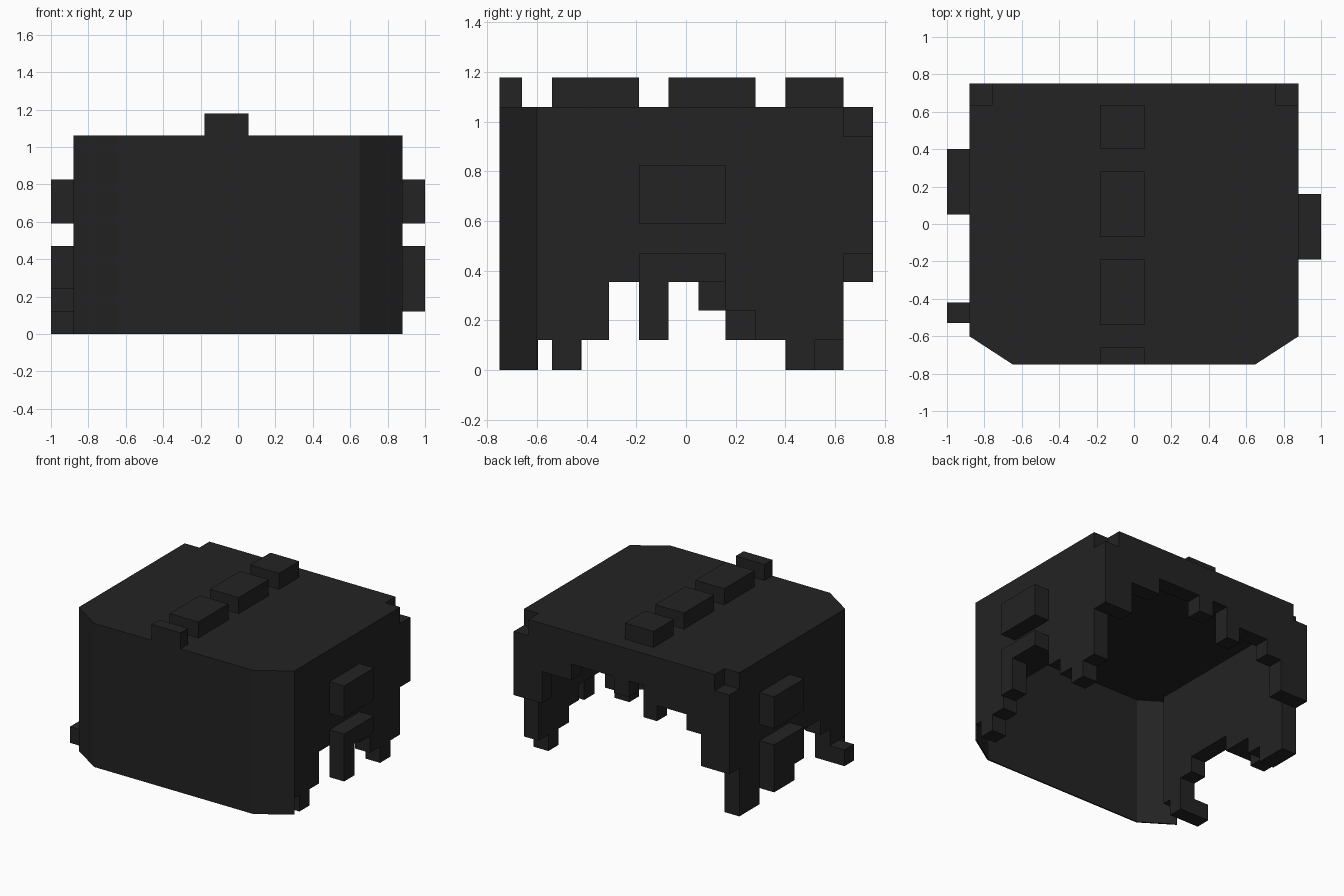
import bpy, bmesh
from mathutils import Vector

if "Cube" in bpy.data.objects:
    bpy.data.objects.remove(bpy.data.objects["Cube"])

mat = bpy.data.materials.new("charcoal black")
mat.diffuse_color = (0.0168, 0.0168, 0.0168, 1)
mat.use_nodes = True
mat.node_tree.nodes["Principled BSDF"].inputs["Base Color"].default_value = mat.diffuse_color


def prism(name, pts, offset):
    """Extrude a planar outline (3D points) along an offset."""
    bm = bmesh.new()
    face = bm.faces.new([bm.verts.new(p) for p in pts])
    res = bmesh.ops.extrude_face_region(bm, geom=[face], use_keep_orig=True)
    moved = [g for g in res["geom"] if isinstance(g, bmesh.types.BMVert)]
    bmesh.ops.translate(bm, verts=moved, vec=Vector(offset))
    bmesh.ops.recalc_face_normals(bm, faces=bm.faces[:])
    me = bpy.data.meshes.new(name)
    bm.to_mesh(me)
    bm.free()
    me.materials.append(mat)
    ob = bpy.data.objects.new(name, me)
    bpy.context.collection.objects.link(ob)
    return ob


def box(name, x, y, z):
    pts = [(x[0], y[0], z[0]), (x[1], y[0], z[0]), (x[1], y[1], z[0]), (x[0], y[1], z[0])]
    return prism(name, pts, (0, 0, z[1] - z[0]))


def stepped(columns):
    """Outline of side-by-side columns (start, end, bottom, top)."""
    low, high = [], []
    for a, b, z0, z1 in columns:
        low += [(a, z0), (b, z0)]
        high += [(a, z1), (b, z1)]
    out = []
    for p in low + high[::-1]:
        if not out or p != out[-1]:
            out.append(p)
    return out


def side_wall(name, x, width, steps, top=0.94):
    outline = stepped([(a, b, z, top) for a, b, z in steps])
    return prism(name, [(x, a, z) for a, z in outline], (width, 0, 0))


# Roof slab with clipped front corners
plan = [(-0.88, 0.635), (-0.88, -0.6), (-0.65, -0.75), (0.65, -0.75), (0.88, -0.6), (0.88, 0.635)]
prism("roof", [(x, y, 0.94) for x, y in plan], (0, 0, 0.12))

# Thin front sheet wrapping round the clipped corners
outer = plan[1:5]
inner = [(0.87, -0.595), (0.647, -0.74), (-0.647, -0.74), (-0.87, -0.595)]
prism("front_sheet", [(x, y, 0) for x, y in outer + inner], (0, 0, 0.94))

# Ragged side walls
side_wall("right_wall", 0.88, -0.12, [
    (-0.6, -0.54, 0.12), (-0.54, -0.425, 0.0), (-0.425, -0.31, 0.12),
    (-0.31, 0.16, 0.355), (0.16, 0.28, 0.24), (0.28, 0.4, 0.12),
    (0.4, 0.52, 0.0), (0.52, 0.635, 0.12)])
side_wall("left_wall", -0.88, 0.12, [
    (-0.6, -0.53, 0.12), (-0.53, -0.42, 0.0), (-0.42, -0.31, 0.24),
    (-0.31, 0.05, 0.355), (0.05, 0.28, 0.24), (0.28, 0.4, 0.12),
    (0.4, 0.635, 0.0)])

# Back wall with a stepped arch and notched top corners
back = [(-0.88, -0.76, 0.355, 0.94), (-0.76, -0.65, 0.355, 1.06),
        (-0.65, -0.53, 0.59, 1.06), (-0.53, -0.29, 0.705, 1.06),
        (-0.29, -0.18, 0.59, 1.06), (-0.18, -0.06, 0.825, 1.06),
        (-0.06, 0.06, 0.705, 1.06), (0.06, 0.41, 0.825, 1.06),
        (0.41, 0.65, 0.705, 1.06), (0.65, 0.76, 0.47, 1.06),
        (0.76, 0.88, 0.47, 0.94)]
prism("back_wall", [(x, 0.635, z) for x, z in stepped(back)], (0, 0.117, 0))

# Raised blocks on the sides
box("right_upper_block", (0.88, 1.0), (-0.19, 0.16), (0.59, 0.825))
side_wall("right_lower_block", 0.88, 0.12, [(-0.19, -0.07, 0.12), (-0.07, 0.16, 0.355)], 0.47)
box("left_upper_block", (-1.0, -0.88), (0.05, 0.4), (0.59, 0.825))
side_wall("left_lower_block", -1.0, 0.12, [(0.05, 0.16, 0.24), (0.16, 0.4, 0.12)], 0.47)
box("left_front_nub", (-1.0, -0.88), (-0.53, -0.42), (0.0, 0.12))

# Row of blocks along the top
for i, span in enumerate([(-0.75, -0.66), (-0.54, -0.19), (-0.07, 0.28), (0.4, 0.635)]):
    box(f"top_block_{i + 1}", (-0.18, 0.055), span, (1.06, 1.178))
